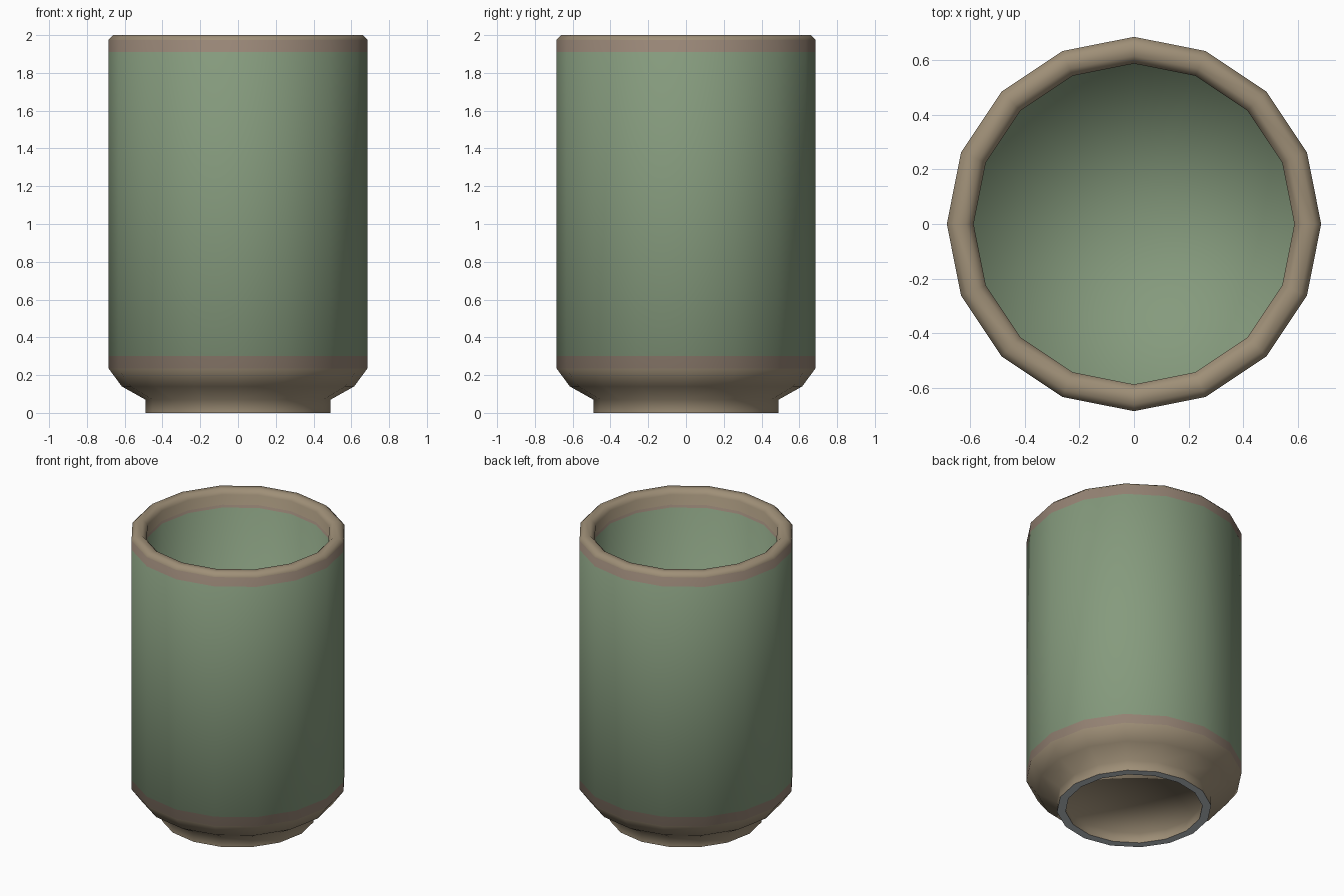
import bpy, bmesh, math
from mathutils import Vector

if "Cube" in bpy.data.objects:
    bpy.data.objects.remove(bpy.data.objects["Cube"])

SIDES = 16

def material(name, rgb):
    m = bpy.data.materials.new(name)
    m.diffuse_color = (*rgb, 1)
    m.use_nodes = True
    m.node_tree.nodes["Principled BSDF"].inputs["Base Color"].default_value = m.diffuse_color
    return m

GREEN, TAN, ROSE, GREY = range(4)
mats = [material("green glaze", (0.235, 0.325, 0.205)),
        material("tan clay", (0.345, 0.275, 0.185)),
        material("rosy clay edge", (0.31, 0.235, 0.18)),
        material("pale grey foot", (0.55, 0.59, 0.62))]

# Profile (radius, height, colour of the band up to the next point):
# recess under the foot, foot ring, wall, rim, then the inside
profile = [(0.0, 0.07, TAN), (0.435, 0.07, TAN), (0.435, 0.0, GREY),
           (0.49, 0.0, TAN), (0.49, 0.07, TAN), (0.615, 0.14, TAN),
           (0.685, 0.235, ROSE), (0.685, 0.30, GREEN), (0.685, 1.91, ROSE),
           (0.685, 1.975, TAN), (0.66, 2.0, TAN), (0.615, 2.0, TAN),
           (0.587, 1.97, TAN), (0.587, 1.90, ROSE), (0.587, 1.88, GREEN),
           (0.587, 0.22, GREEN), (0.0, 0.20, GREEN)]

bm = bmesh.new()
rings = []
for r, z, c in profile:
    n = SIDES if r else 1
    rings.append([bm.verts.new((r * math.cos(2 * math.pi * i / SIDES),
                                r * math.sin(2 * math.pi * i / SIDES), z)) for i in range(n)])
for k in range(len(rings) - 1):
    a, b = rings[k], rings[k + 1]
    for i in range(SIDES):
        j = (i + 1) % SIDES
        if len(a) == 1:
            f = bm.faces.new((a[0], b[j], b[i]))
        elif len(b) == 1:
            f = bm.faces.new((a[i], a[j], b[0]))
        else:
            f = bm.faces.new((a[i], a[j], b[j], b[i]))
        f.material_index = profile[k][2]
        f.smooth = True
bmesh.ops.recalc_face_normals(bm, faces=bm.faces[:])
# Crisp edges around the flat foot ring
for e in bm.edges:
    if GREY in {f.material_index for f in e.link_faces} and len({f.material_index for f in e.link_faces}) > 1:
        e.smooth = False
me = bpy.data.meshes.new("cup")
bm.to_mesh(me)
bm.free()
for m in mats:
    me.materials.append(m)
cup = bpy.data.objects.new("cup", me)
bpy.context.collection.objects.link(cup)

# Colour cuts in the straight walls keep the shading of the uncut wall
normals = [Vector(n.vector) for n in me.corner_normals]
ring_of, start = {}, 0
for k, ring in enumerate([SIDES if p[0] else 1 for p in profile]):
    for i in range(ring):
        ring_of[start + i] = (k, i)
    start += ring
by_ring = {ring_of[l.vertex_index]: normals[l.index].copy() for l in me.loops}
spans = {7: (6, 9), 8: (6, 9), 13: (12, 15), 14: (12, 15)}
for l in me.loops:
    k, i = ring_of[l.vertex_index]
    if k in spans:
        lo, hi = spans[k]
        t = (profile[k][1] - profile[lo][1]) / (profile[hi][1] - profile[lo][1])
        normals[l.index] = by_ring[lo, i].lerp(by_ring[hi, i], t).normalized()
me.normals_split_custom_set([tuple(n) for n in normals])
